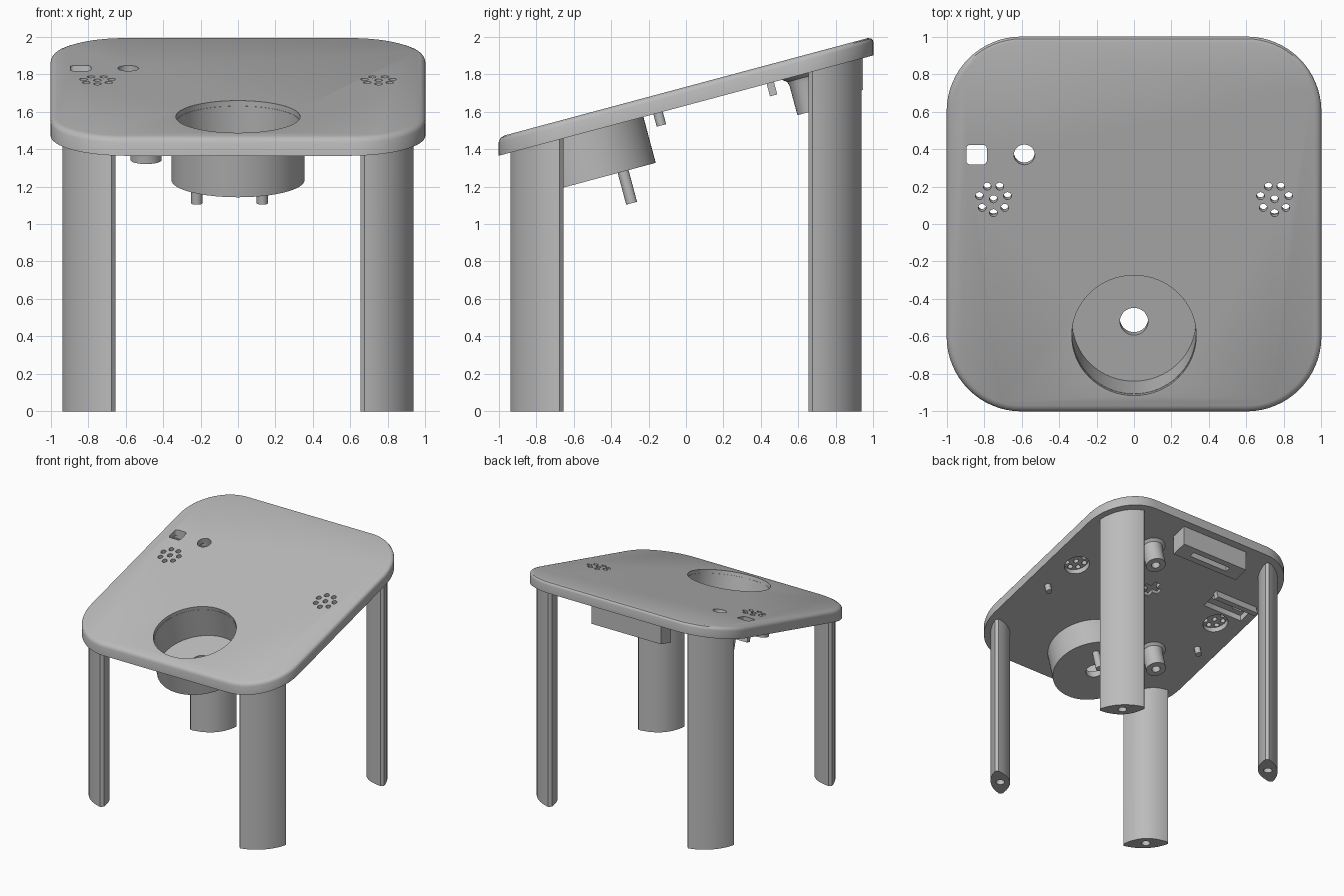
import bpy
import bmesh
from math import sin, cos, pi, radians, tan
from mathutils import Matrix, Vector

if "Cube" in bpy.data.objects:
    bpy.data.objects.remove(bpy.data.objects["Cube"], do_unlink=True)

TILT = radians(15)
TOP = 1.732                      # height of the sloping top at its middle
PLATE = Matrix.Translation((0, 0, TOP)) @ Matrix.Rotation(TILT, 4, "X")

grey = bpy.data.materials.new("plain grey")
grey.use_nodes = True
grey.diffuse_color = (0.5, 0.5, 0.5, 1)
grey.node_tree.nodes["Principled BSDF"].inputs["Base Color"].default_value = (0.5, 0.5, 0.5, 1)


def slope(y, offset=0.0):
    return TOP + tan(TILT) * y + offset


def loft(name, rings, closed=False):
    """Skin equal rings of points; cap the ends or close the loop."""
    bm = bmesh.new()
    loops = [[bm.verts.new(p) for p in ring] for ring in rings]
    pairs = list(zip(loops, loops[1:]))
    if closed:
        pairs.append((loops[-1], loops[0]))
    else:
        bm.faces.new(loops[0])
        bm.faces.new(loops[-1])
    n = len(loops[0])
    for a, b in pairs:
        for i in range(n):
            j = (i + 1) % n
            bm.faces.new((a[i], a[j], b[j], b[i]))
    bmesh.ops.recalc_face_normals(bm, faces=bm.faces)
    mesh = bpy.data.meshes.new(name)
    bm.to_mesh(mesh)
    bm.free()
    mesh.materials.append(grey)
    obj = bpy.data.objects.new(name, mesh)
    bpy.context.collection.objects.link(obj)
    return obj


def lathe(name, x, t, profile, closed=False, steps=48, frame=PLATE):
    """Turn (radius, height) points about an axis standing on the frame."""
    return loft(name, [[frame @ Vector((x + r * cos(2 * pi * i / steps),
                                        t + r * sin(2 * pi * i / steps), h))
                        for i in range(steps)] for r, h in profile], closed)


def rod(name, x, t, r, low, high, steps=24, frame=PLATE):
    return lathe(name, x, t, [(r, low), (r, high)], False, steps, frame)


def rounded(w, h, r, steps=16):
    """Rounded rectangle outline from half sizes and corner radius."""
    pts = []
    for k, (sx, sy) in enumerate(((1, 1), (-1, 1), (-1, -1), (1, -1))):
        for i in range(steps + 1):
            a = pi / 2 * (k + i / steps)
            pts.append((sx * (w - r) + r * cos(a), sy * (h - r) + r * sin(a)))
    return pts


def slab(name, outline, low, high):
    """Vertical prism whose two ends run parallel to the sloping top."""
    return loft(name, [[(x, y, slope(y, o)) for x, y in outline] for o in (low, high)])


def block(name, x0, x1, y0, y1, low, high):
    return slab(name, [(x0, y0), (x1, y0), (x1, y1), (x0, y1)], low, high)


def cut(obj, cutter):
    mod = obj.modifiers.new("cut", "BOOLEAN")
    mod.operation = "DIFFERENCE"
    mod.solver = "EXACT"
    mod.object = cutter
    bpy.context.view_layer.objects.active = obj
    bpy.ops.object.modifier_apply(modifier=mod.name)
    bpy.data.objects.remove(cutter, do_unlink=True)


parts = []

# Sloping top with a rounded upper rim
rim = [(0, -0.1), (0, -0.03), (0.004, -0.017), (0.012, -0.007), (0.03, 0)]
top = loft("table_top", [[(x, y, slope(y, o)) for x, y in
                          rounded(1 - s, 1 - s, 0.4 - s)] for s, o in rim])
parts.append(top)

# Cup opening, round hole and rounded square hole
CUP_T = -0.616
cut(top, rod("cutter", 0, CUP_T, 0.332, -0.3, 0.3, 64))
window = [(x - 0.84, y + 0.37) for x, y in rounded(0.055, 0.052, 0.02, 4)]
pocket = [(x - 0.72, y + 0.355) for x, y in rounded(0.2, 0.075, 0.01, 2)]
cut(top, slab("cutter", pocket, -0.2, -0.05))
cut(top, slab("cutter", window, -0.2, 0.1))
cut(top, rod("cutter", -0.585, 0.383, 0.056, -0.2, 0.1))

# Speaker grilles: pocket below, ring of small holes above
for x in (-0.75, 0.75):
    t = 0.138
    cut(top, rod("cutter", x, t, 0.105, -0.2, -0.05, 32))
    spots = [(0, 0)] + [(0.077 * sin(2 * pi * k / 7), -0.077 * cos(2 * pi * k / 7))
                        for k in range(7)]
    for dx, dt in spots:
        cut(top, rod("cutter", x + dx, t + dt, 0.021, -0.15, 0.1, 16))

# Small cross-shaped recess underneath
for w, h in ((0.08, 0.028), (0.028, 0.08)):
    cut(top, block("cutter", -w, w, 0.23 - h, 0.23 + h, -0.2, -0.07))

# Hanging cup with a drain hole and two pins
parts.append(lathe("cup", 0, CUP_T, [(0.33, -0.03), (0.33, -0.29), (0.075, -0.29),
                                     (0.075, -0.35), (0.355, -0.35), (0.355, -0.03)],
                   True, 64))
for x in (-0.22, 0.13):
    parts.append(rod("cup_pin", x, CUP_T + 0.175, 0.03, -0.525, -0.33))

# Mounting bosses and small pins under the top
for x, t in ((0.33, 0.618), (-0.49, -0.39)):
    parts.append(lathe("mounting_boss", x, t,
                       [(0.035, -0.06), (0.035, -0.3), (0.083, -0.3), (0.083, -0.14),
                        (0.09, -0.115), (0.115, -0.096), (0.115, -0.06)], True, 32))
for x in (-0.81, 0.81):
    parts.append(rod("locating_pin", x, -0.18, 0.026, -0.165, -0.08))

# Retaining bar behind the two holes
parts.append(loft("retaining_bar", [[PLATE @ Vector((x, t, n)) for x, t in
                                     ((-0.93, 0.42), (-0.5, 0.42), (-0.5, 0.46), (-0.93, 0.46))]
                                    for n in (-0.165, -0.08)]))

# Slotted housing at the back edge
housing = block("slotted_housing", -0.42, 0.25, 0.81, 0.945, -0.27, -0.05)
cut(housing, block("cutter", -0.28, 0.11, 0.855, 0.9, -0.4, -0.15))
parts.append(housing)

# Leg section: outer arc, short flat ends and a bulging inner face
# (points are distance along the corner diagonal, then across it)
R, HALF = 0.345, 0.185
section = []
for i in range(25):
    a = 0.566 * (i / 12 - 1)
    section.append((R * cos(a), R * sin(a)))
for i in range(25):
    c = 1 - i / 12
    section.append((0.185 + 0.077 * c * c, HALF * c))

for front, sy in (("front", -1), ("back", 1)):
    for side, sx in (("right", -1), ("left", 1)):
        k = 0.5 ** 0.5
        foot = [(sx * (0.6 + k * (d - c)), sy * (0.6 + k * (d + c))) for d, c in section]
        leg = loft(f"{front}_{side}_leg", [[(x, y, 0) for x, y in foot],
                                           [(x, y, slope(y, -0.06)) for x, y in foot]])
        m = 0.6 + k * 0.265
        cut(leg, rod("cutter", sx * m, sy * m, 0.036, -0.1, 0.3, 24, Matrix()))
        parts.append(leg)

# Smooth round surfaces, keep edges sharp
bpy.ops.object.select_all(action="DESELECT")
for obj in parts:
    obj.select_set(True)
bpy.context.view_layer.objects.active = top
bpy.ops.object.shade_smooth_by_angle(angle=radians(35))
